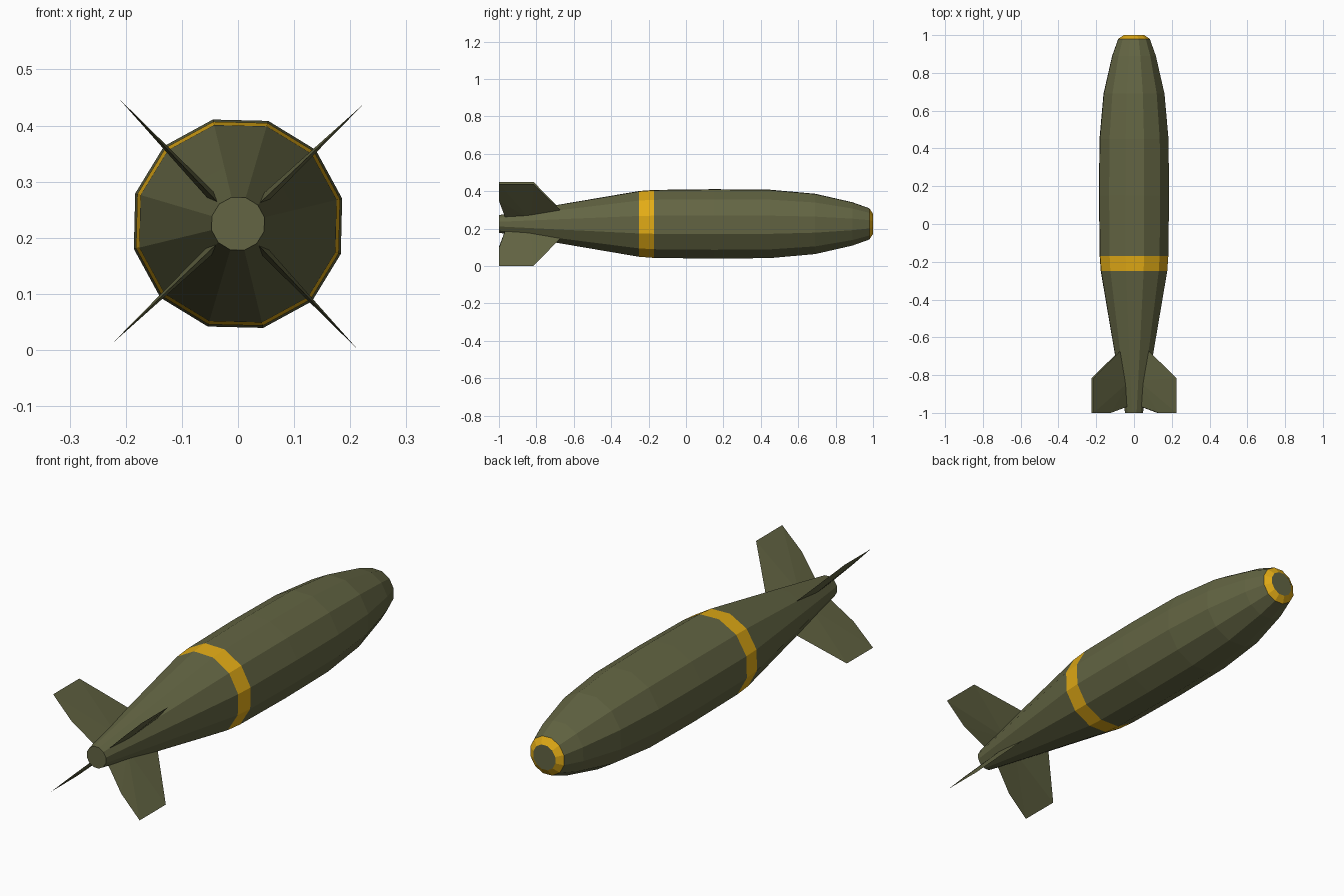
import bpy, bmesh, math
from mathutils import Vector

if "Cube" in bpy.data.objects:
    bpy.data.objects.remove(bpy.data.objects["Cube"])

CZ = 0.225
TWIST = math.radians(-1.4)


def material(name, rgb):
    m = bpy.data.materials.new(name)
    m.diffuse_color = (*rgb, 1)
    m.use_nodes = True
    m.node_tree.nodes["Principled BSDF"].inputs["Base Color"].default_value = m.diffuse_color
    return m


olive = material("olive_green", (0.125, 0.13, 0.056))
yellow = material("marking_yellow", (0.76, 0.41, 0.008))


def finish(bm, name):
    bmesh.ops.recalc_face_normals(bm, faces=bm.faces)
    me = bpy.data.meshes.new(name)
    bm.to_mesh(me)
    bm.free()
    me.materials.append(olive)
    me.materials.append(yellow)
    ob = bpy.data.objects.new(name, me)
    bpy.context.collection.objects.link(ob)
    return ob


# Body: twelve-sided lathe along y, with yellow band and nose ring
profile = [(-1, 0.0485), (-0.69, 0.104), (-0.25, 0.181), (-0.17, 0.187), (0.15, 0.191),
           (0.45, 0.188), (0.69, 0.166), (0.89, 0.119), (0.98, 0.086), (1, 0.056)]
N = 12
bm = bmesh.new()
rings = []
for y, r in profile:
    angles = [math.radians(15 + 30 * k) + TWIST for k in range(N)]
    rings.append([bm.verts.new((r * math.cos(a), y, CZ + r * math.sin(a))) for a in angles])
for i in range(len(rings) - 1):
    a, b = rings[i], rings[i + 1]
    for k in range(N):
        f = bm.faces.new((a[k], a[(k + 1) % N], b[(k + 1) % N], b[k]))
        y = f.calc_center_median().y
        f.material_index = int(-0.25 < y < -0.17 or y > 0.98)
bm.faces.new(rings[0])
bm.faces.new(rings[-1])
finish(bm, "body")

# Tail fins: thin wedge outline (radius, y) with a raised ridge on both sides
outline = [(0.04, -0.965), (0.063, -0.97), (0.178, -1), (0.31, -1), (0.31, -0.815), (0.04, -0.625)]
for q in range(4):
    a = math.radians(45 + 90 * q) + TWIST
    radial = Vector((math.cos(a), 0, math.sin(a)))
    side = Vector((-math.sin(a), 0, math.cos(a)))

    def place(r, y, t):
        return radial * r + side * t + Vector((0, y, CZ))

    bm = bmesh.new()
    rim = [bm.verts.new(place(r, y, 0)) for r, y in outline]
    tip = bm.verts.new(place(0.31, -0.9, 0))
    loop = rim[:4] + [tip] + rim[4:]
    for s in (1, -1):
        root = bm.verts.new(place(0.04, -0.83, 0.009 * s))
        # trailing half and leading half meet along the ridge root-tip
        for i in range(6):
            bm.faces.new((root, loop[i], loop[i + 1]))
    bmesh.ops.holes_fill(bm, edges=[e for e in bm.edges if e.is_boundary])
    finish(bm, "tail_fin_%d" % (q + 1))
